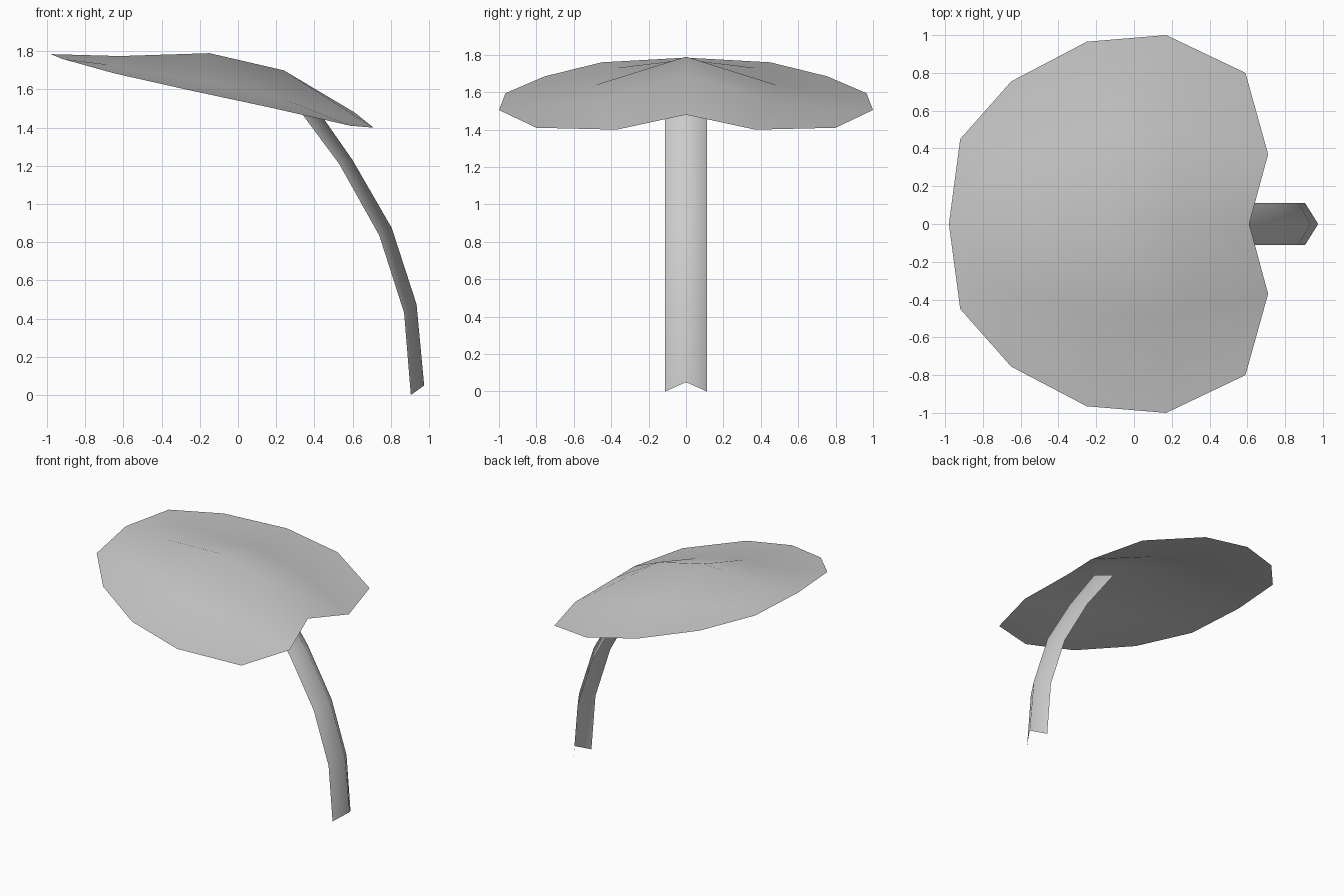
import bpy

cube = bpy.data.objects.get("Cube")
if cube:
    bpy.data.objects.remove(cube, do_unlink=True)

grey = bpy.data.materials.new("plain grey")
grey.use_nodes = True
colour = (0.6, 0.6, 0.6, 1)
grey.diffuse_color = colour
grey.node_tree.nodes["Principled BSDF"].inputs["Base Color"].default_value = colour


def make_object(name, verts, faces):
    mesh = bpy.data.meshes.new(name)
    mesh.from_pydata(verts, [], faces)
    mesh.materials.append(grey)
    mesh.shade_smooth()
    obj = bpy.data.objects.new(name, mesh)
    bpy.context.scene.collection.objects.link(obj)
    return obj


# Leaf: cross ribs from the ridge out to the rim, mirrored in y
ribs = [
    [(-0.98, 0, 1.785), (-0.92, 0.45, 1.76)],
    [(-0.62, 0, 1.775), (-0.68, 0.37, 1.73), (-0.65, 0.755, 1.685)],
    [(-0.15, 0, 1.79), (-0.16, 0.48, 1.64), (-0.25, 0.965, 1.595)],
    [(0.24, 0, 1.70), (0.24, 0.47, 1.55), (0.17, 1.0, 1.505)],
    [(0.61, 0, 1.48), (0.71, 0.37, 1.40), (0.59, 0.80, 1.41)],
]
verts, ids = [], []
for rib in ribs:
    ids.append([len(verts) + i for i in range(len(rib))])
    verts += rib
faces = []
for a, b in zip(ids, ids[1:]):
    for k in range(len(b) - 1):
        if k + 1 < len(a):
            faces.append((a[k], b[k], b[k + 1], a[k + 1]))
        else:
            faces.append((a[k], b[k], b[k + 1]))
leaf = make_object("leaf", verts, faces)
mirror = leaf.modifiers.new("mirror", "MIRROR")
mirror.use_axis = (False, True, False)
mirror.merge_threshold = 0.001

# Stem: open V-shaped strip, outer ridge and inner edges as (x, z)
ridge = [(0.975, 0.05), (0.935, 0.475), (0.805, 0.875), (0.60, 1.23), (0.37, 1.56)]
edge = [(0.905, 0), (0.87, 0.43), (0.74, 0.835), (0.53, 1.21), (0.285, 1.54)]
half_width = 0.112
verts, faces = [], []
for (rx, rz), (ex, ez) in zip(ridge, edge):
    verts += [(ex, -half_width, ez), (rx, 0, rz), (ex, half_width, ez)]
for row in range(len(ridge) - 1):
    for side in range(2):
        i = row * 3 + side
        faces.append((i, i + 1, i + 4, i + 3))
make_object("stem", verts, faces)
